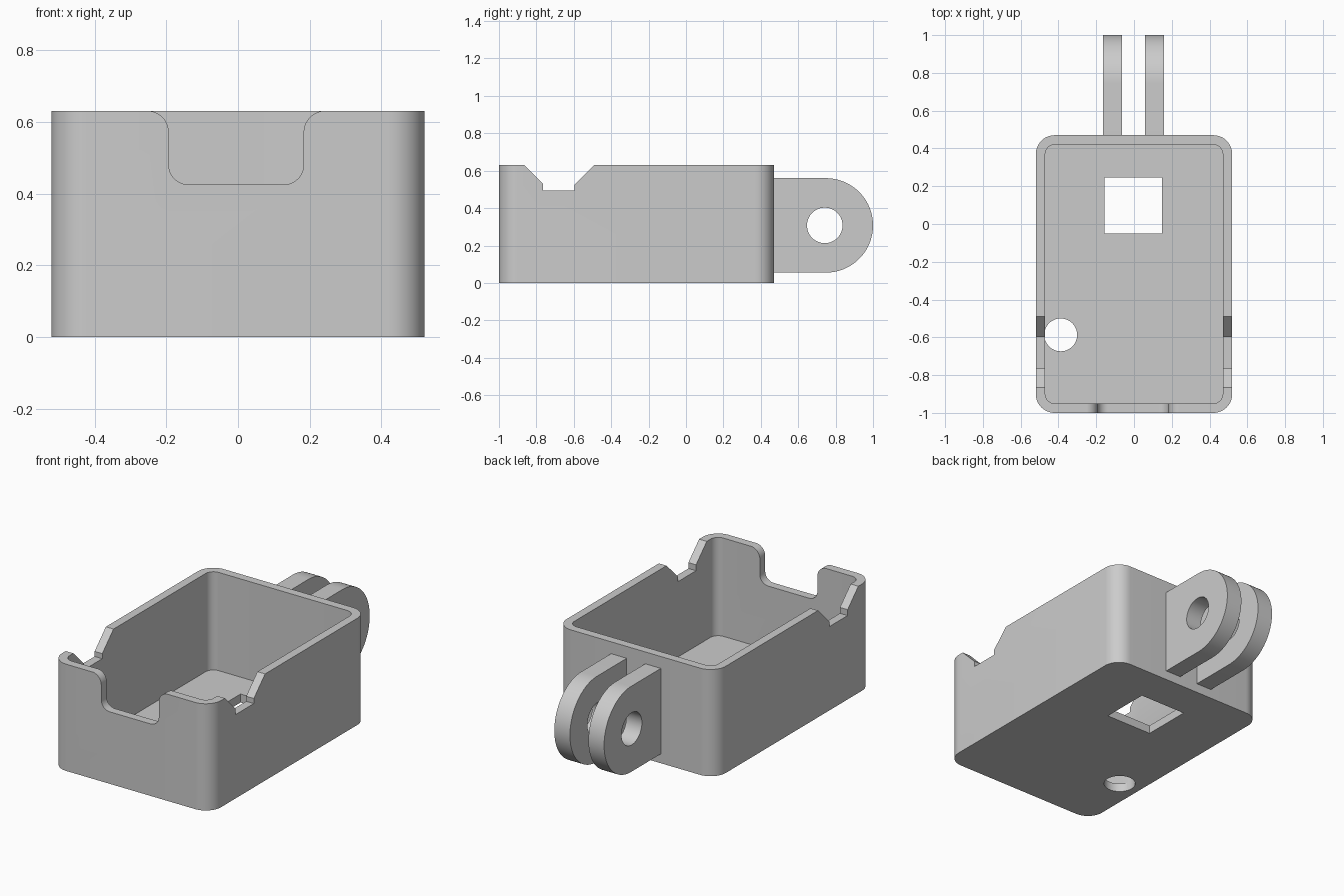
import bpy, bmesh, math
from mathutils import Vector

cube = bpy.data.objects.get("Cube")
if cube:
    bpy.data.objects.remove(cube, do_unlink=True)

grey = bpy.data.materials.new("plain grey")
grey.use_nodes = True
grey.diffuse_color = (0.6, 0.6, 0.6, 1)
grey.node_tree.nodes["Principled BSDF"].inputs["Base Color"].default_value = (0.6, 0.6, 0.6, 1)


def rounded(points, steps=12):
    """Outline from (a, b) or (a, b, radius) square corners."""
    out = []
    for i, p in enumerate(points):
        c = Vector(p[:2])
        if len(p) < 3:
            out.append(c)
            continue
        r = p[2]
        u = (Vector(points[i - 1][:2]) - c).normalized()
        v = (Vector(points[(i + 1) % len(points)][:2]) - c).normalized()
        for k in range(steps + 1):
            t = math.pi / 2 * k / steps
            out.append(c + r * (u + v) - r * (v * math.cos(t) + u * math.sin(t)))
    return out


def rectangle(a0, a1, b0, b1, r=None):
    corners = [(a0, b0), (a1, b0), (a1, b1), (a0, b1)]
    return rounded([c + (r,) for c in corners]) if r else corners


def circle(a, b, r, n=48):
    return [(a + r * math.cos(2 * math.pi * k / n), b + r * math.sin(2 * math.pi * k / n))
            for k in range(n)]


def prism(name, outline, axis, lo, hi):
    """Extrude an outline along one axis from lo to hi."""
    place = {"x": lambda a, b, h: (h, a, b),
             "y": lambda a, b, h: (a, h, b),
             "z": lambda a, b, h: (a, b, h)}[axis]
    bm = bmesh.new()
    face = bm.faces.new([bm.verts.new(place(a, b, lo)) for a, b in outline])
    new = bmesh.ops.extrude_face_region(bm, geom=[face])["geom"]
    bmesh.ops.translate(bm, vec=place(0, 0, hi - lo),
                        verts=[g for g in new if isinstance(g, bmesh.types.BMVert)])
    bmesh.ops.recalc_face_normals(bm, faces=bm.faces[:])
    mesh = bpy.data.meshes.new(name)
    bm.to_mesh(mesh)
    bm.free()
    mesh.materials.append(grey)
    ob = bpy.data.objects.new(name, mesh)
    bpy.context.collection.objects.link(ob)
    return ob


def activate(ob):
    bpy.ops.object.select_all(action="DESELECT")
    ob.select_set(True)
    bpy.context.view_layer.objects.active = ob


def cut(ob, cutter):
    activate(ob)
    mod = ob.modifiers.new("cut", "BOOLEAN")
    mod.operation, mod.solver, mod.object = "DIFFERENCE", "EXACT", cutter
    bpy.ops.object.modifier_apply(modifier=mod.name)
    bpy.data.objects.remove(cutter, do_unlink=True)


def finish(ob):
    activate(ob)
    bpy.ops.object.shade_smooth_by_angle(angle=math.radians(30))


TOP = 0.63

# Open tray with rounded corners
tray = prism("tray", rectangle(-0.52, 0.52, -1, 0.47, 0.1), "z", 0, TOP)
cut(tray, prism("cavity", rectangle(-0.47, 0.47, -0.95, 0.42, 0.05), "z", 0.05, 1))

# Floor openings
cut(tray, prism("square_opening", rectangle(-0.155, 0.148, -0.05, 0.245), "z", -0.1, 0.2))
cut(tray, prism("round_opening", circle(-0.388, -0.587, 0.087), "z", -0.1, 0.2))

# Stepped notch through both side walls
notch = [(-0.965, 0.73), (-0.765, 0.53), (-0.765, 0.495), (-0.595, 0.495),
         (-0.595, 0.525), (-0.39, 0.73)]
cut(tray, prism("side_notch", notch, "x", -1, 1))

# Rounded notch in the front wall
rim = TOP + 0.0005
front = rounded([(-0.35, 0.8), (-0.35, rim), (-0.193, rim, 0.06), (-0.193, 0.425, 0.055),
                 (0.183, 0.425, 0.055), (0.183, rim, 0.06), (0.35, rim), (0.35, 0.8)])
cut(tray, prism("front_notch", front, "y", -1.1, -0.9))
finish(tray)

# Pair of round-ended mounting lugs on the back wall
lug = rounded([(0.46, 0.055), (1, 0.055, 0.2525), (1, 0.56, 0.2525), (0.46, 0.56)], 24)
for name, x in (("right_lug", -0.165), ("left_lug", 0.058)):
    ob = prism(name, lug, "x", x, x + 0.102)
    cut(ob, prism("pin_hole", circle(0.742, 0.3075, 0.095), "x", x - 0.1, x + 0.2))
    finish(ob)
